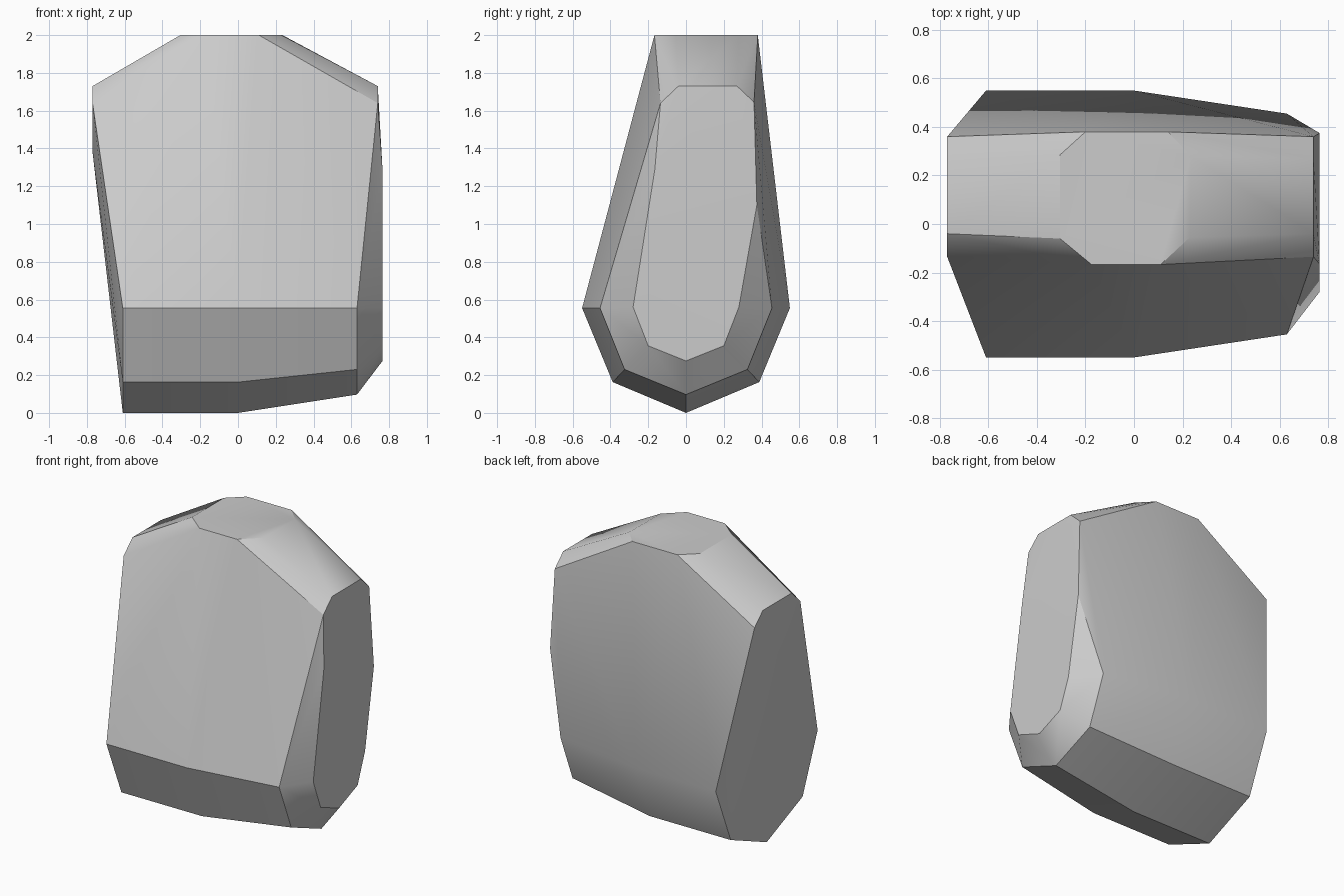
import bpy
import bmesh
import math

# Remove the default cube
cube = bpy.data.objects.get("Cube")
if cube:
    bpy.data.objects.remove(cube, do_unlink=True)

# Plain grey stone
stone = bpy.data.materials.new("stone_grey")
stone.use_nodes = True
GREY = (0.6, 0.6, 0.6, 1.0)
stone.diffuse_color = GREY
stone.node_tree.nodes["Principled BSDF"].inputs["Base Color"].default_value = GREY


def keel(x, half):
    """Lower cross-section at x, mirrored front to back from (y, z) pairs."""
    return [(x, side * y, z) for y, z in half for side in (-1, 1)]


def shoulder(x):
    """Chamfered upper end of a side face."""
    return [(x, y, z) for y, z in ((-0.135, 1.64), (-0.04, 1.73), (0.27, 1.73), (0.36, 1.645))]


# Lower body: full section from the -x end to the middle, tapering towards +x
full = [(0, 0), (0.388, 0.163), (0.55, 0.555)]
taper = [(0, 0.097), (0.325, 0.23), (0.455, 0.555)]
small = [(0, 0.275), (0.2, 0.355), (0.28, 0.56)]
points = keel(-0.61, full) + keel(0, full) + keel(0.63, taper) + keel(0.765, small)

# Side faces: shoulders and the bulge below them
points += shoulder(-0.77) + shoulder(0.74)
points += [(-0.77, 0.1, 1.38), (0.765, -0.165, 1.29), (0.765, 0.375, 1.1)]

# Flat octagonal top
points += [(x, y, 2.0) for x, y in (
    (-0.305, -0.06), (-0.175, -0.167), (0.11, -0.167), (0.23, -0.055),
    (0.235, 0.28), (0.14, 0.38), (-0.2, 0.38), (-0.305, 0.285))]

# Wrap the sections in one faceted skin
bm = bmesh.new()
for p in points:
    bm.verts.new(p)
bmesh.ops.remove_doubles(bm, verts=bm.verts[:], dist=0.001)
hull = bmesh.ops.convex_hull(bm, input=bm.verts[:])
loose = [v for v in bm.verts if not v.link_faces]
bmesh.ops.delete(bm, geom=loose, context='VERTS')
bmesh.ops.dissolve_limit(bm, angle_limit=math.radians(1), verts=bm.verts[:], edges=bm.edges[:])
bmesh.ops.recalc_face_normals(bm, faces=bm.faces[:])

mesh = bpy.data.meshes.new("boulder")
bm.to_mesh(mesh)
bm.free()
mesh.materials.append(stone)
boulder = bpy.data.objects.new("boulder", mesh)
bpy.context.collection.objects.link(boulder)

# Smooth shading with sharp edges kept
bpy.ops.object.select_all(action='DESELECT')
boulder.select_set(True)
bpy.context.view_layer.objects.active = boulder
bpy.ops.object.shade_smooth_by_angle(angle=math.radians(30))
